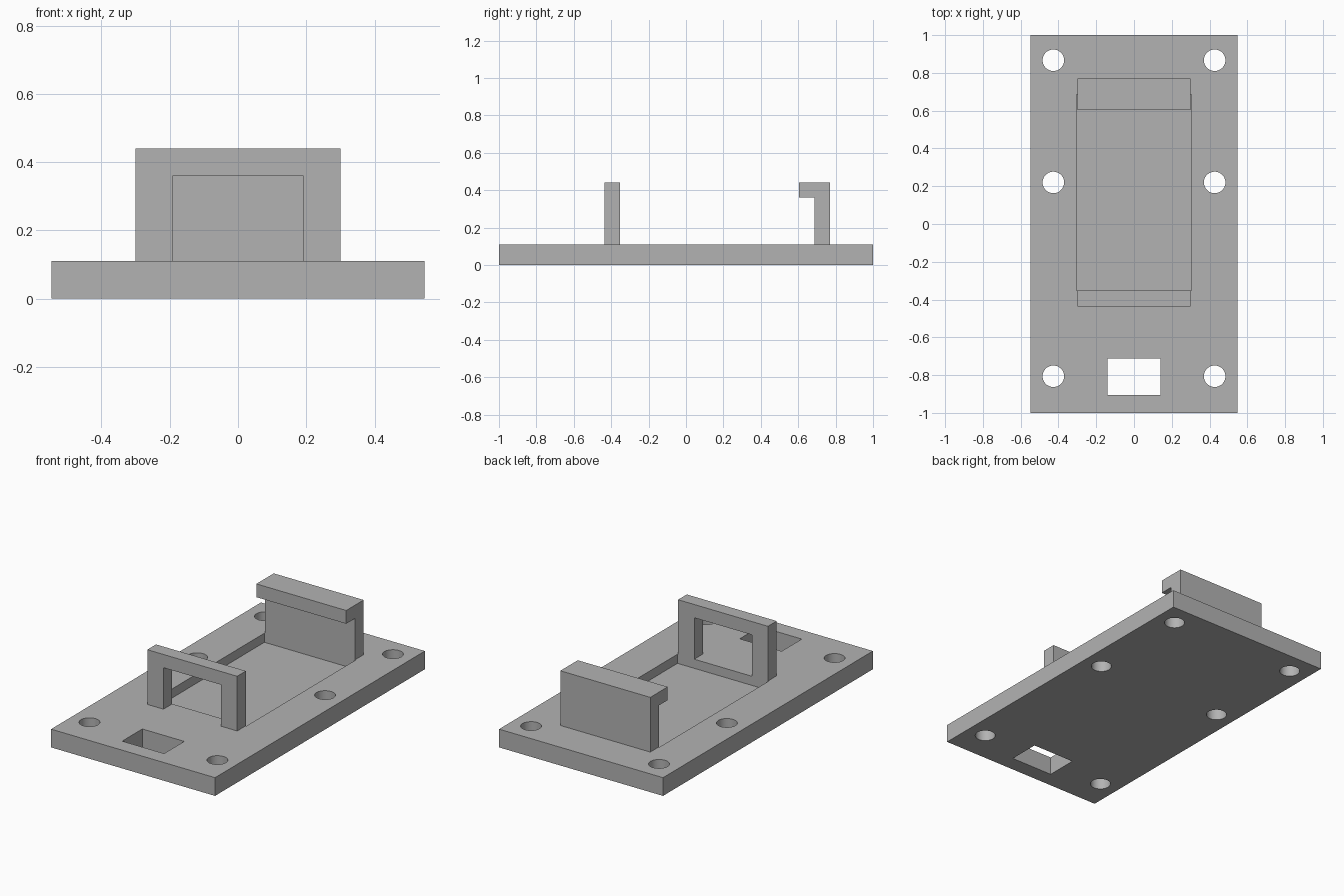
import bpy, bmesh
from mathutils import Matrix

if "Cube" in bpy.data.objects:
    bpy.data.objects.remove(bpy.data.objects["Cube"])

W, T = 0.547, 0.11            # plate half width and thickness
POCKET_Z = 0.055              # recessed floor height
FRAME_Y = (-0.436, -0.353)
WALL_Y = (0.686, 0.769)
TOP = 0.44

grey = bpy.data.materials.new("plain_grey")
grey.diffuse_color = (0.45, 0.45, 0.45, 1)
grey.use_nodes = True
grey.node_tree.nodes["Principled BSDF"].inputs["Base Color"].default_value = grey.diffuse_color


def add_object(name, bm):
    bmesh.ops.recalc_face_normals(bm, faces=bm.faces)
    mesh = bpy.data.meshes.new(name)
    bm.to_mesh(mesh)
    bm.free()
    mesh.materials.append(grey)
    obj = bpy.data.objects.new(name, mesh)
    bpy.context.collection.objects.link(obj)
    return obj


def box(name, x, y, z):
    bm = bmesh.new()
    bmesh.ops.create_cube(bm, size=1)
    for v in bm.verts:
        for i, (lo, hi) in enumerate((x, y, z)):
            v.co[i] = hi if v.co[i] > 0 else lo
    return add_object(name, bm)


def extrude(name, points, move):
    bm = bmesh.new()
    face = bm.faces.new([bm.verts.new(p) for p in points])
    geom = bmesh.ops.extrude_face_region(bm, geom=[face])["geom"]
    verts = [g for g in geom if isinstance(g, bmesh.types.BMVert)]
    bmesh.ops.translate(bm, verts=verts, vec=move)
    return add_object(name, bm)


# Base plate
plate = box("base_plate", (-W, W), (-1, 1), (0, T))

# Cutters: recessed tray, cable slot and six screw holes
cutters = [
    box("tray_cutter", (-0.304, 0.304), (FRAME_Y[1], WALL_Y[0]), (POCKET_Z, 0.3)),
    box("slot_cutter", (-0.14, 0.14), (-0.904, -0.712), (-0.1, 0.3)),
]
bm = bmesh.new()
for x in (-0.427, 0.427):
    for y in (-0.806, 0.22, 0.867):
        bmesh.ops.create_cone(bm, cap_ends=True, segments=48, radius1=0.057,
                              radius2=0.057, depth=0.5,
                              matrix=Matrix.Translation((x, y, 0.05)))
cutters.append(add_object("screw_hole_cutter", bm))

bpy.context.view_layer.objects.active = plate
for cutter in cutters:
    mod = plate.modifiers.new(cutter.name, "BOOLEAN")
    mod.operation = "DIFFERENCE"
    mod.solver = "EXACT"
    mod.object = cutter
    bpy.ops.object.modifier_apply(modifier=mod.name)
    bpy.data.objects.remove(cutter)

# Smooth hole walls, sharp edges elsewhere
plate.select_set(True)
bpy.ops.object.shade_smooth_by_angle()

# Front frame: an upside-down U
right = [(0.30, TOP), (0.30, T), (0.192, T), (0.192, 0.36)]
outline = right + [(-x, z) for x, z in reversed(right)]
extrude("front_frame", [(x, FRAME_Y[0], z) for x, z in outline],
        (0, FRAME_Y[1] - FRAME_Y[0], 0))

# Rear wall with a lip hooking forward
y0, y1 = WALL_Y
hook = [(y0, T), (y1, T), (y1, TOP), (0.603, TOP), (0.603, 0.36), (y0, 0.36)]
extrude("rear_hook", [(-0.30, y, z) for y, z in hook], (0.60, 0, 0))
